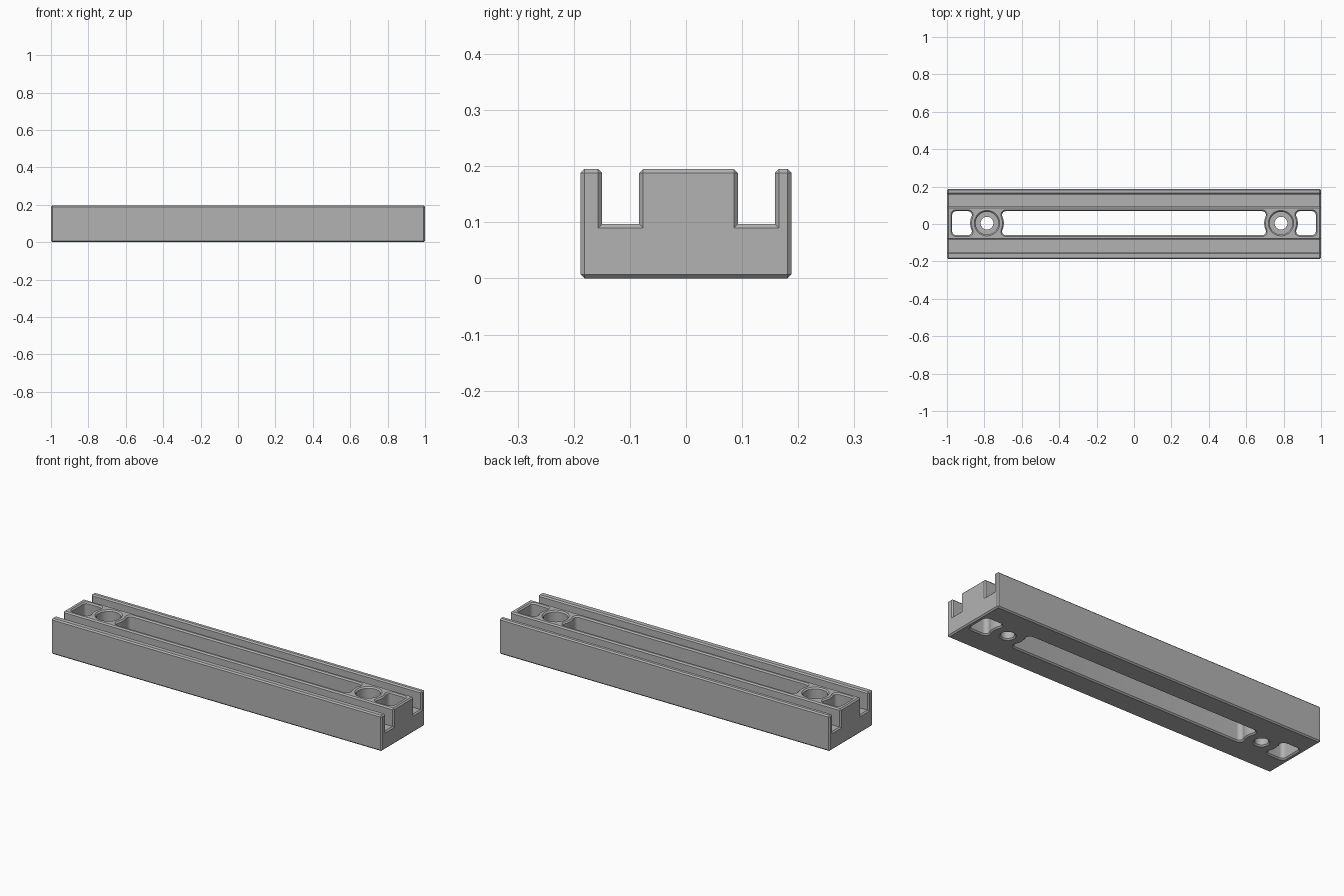
import bpy, bmesh
from math import sin, cos, pi, atan2, sqrt

old = bpy.data.objects.get("Cube")
if old:
    bpy.data.objects.remove(old)

HEIGHT, HALF_W = 0.195, 0.188
CHAMFER = 0.007
MID_Y = 0.0045            # centre line of the raised rib and its openings
RIB, SLOT = 0.088, 0.154  # half widths of rib and of outer channel walls
FLOOR = 0.097
BOSS_X, BOSS_R = 0.786, 0.09
OPEN_H, FILLET = 0.064, 0.02

grey = bpy.data.materials.new("plain grey")
grey.use_nodes = True
colour = (0.45, 0.45, 0.45, 1)
grey.diffuse_color = colour
grey.node_tree.nodes["Principled BSDF"].inputs["Base Color"].default_value = colour


def make_object(name, bm):
    bmesh.ops.recalc_face_normals(bm, faces=bm.faces)
    mesh = bpy.data.meshes.new(name)
    bm.to_mesh(mesh)
    bm.free()
    mesh.materials.append(grey)
    obj = bpy.data.objects.new(name, mesh)
    bpy.context.collection.objects.link(obj)
    return obj


def arc(cx, cy, r, a0, a1, n):
    return [(cx + r * cos(a0 + (a1 - a0) * i / n), cy + r * sin(a0 + (a1 - a0) * i / n))
            for i in range(n + 1)]


def boss_end(xb, grow):
    """Left end of an opening that curves round a boss, listed top to bottom."""
    cy = OPEN_H - FILLET
    d = sqrt((BOSS_R + FILLET) ** 2 - cy ** 2)
    a = atan2(cy, d)
    top = arc(xb + d, cy, FILLET + grow, pi / 2, pi + a, 8)
    bow = arc(xb, 0, BOSS_R - grow, a, -a, 12)[1:-1]
    return top + bow + [(x, -y) for x, y in reversed(top)]


def turn(points):
    return [(-x, -y) for x, y in points]


def slot_outline(grow):
    end = boss_end(-BOSS_X, grow)
    return end + turn(end)


def pocket_outline(grow):
    cx, cy, r = 0.972 - FILLET, OPEN_H - FILLET, FILLET + grow
    return (boss_end(BOSS_X, grow) + arc(cx, -cy, r, -pi / 2, 0, 8)
            + arc(cx, cy, r, 0, pi / 2, 8))


def loft(bm, sections):
    """Closed solid through (z, outline) sections."""
    rings = [[bm.verts.new((x, y + MID_Y, z)) for x, y in pts] for z, pts in sections]
    for low, high in zip(rings, rings[1:]):
        for i in range(len(low)):
            bm.faces.new((low[i - 1], low[i], high[i], high[i - 1]))
    bm.faces.new(rings[0][::-1])
    bm.faces.new(rings[-1])


# Channelled bar: extrude the end profile, then chamfer its outer edges
profile = [(-HALF_W, 0), (HALF_W, 0), (HALF_W, HEIGHT)]
for y, z in ((SLOT, HEIGHT), (SLOT, FLOOR), (RIB, FLOOR), (RIB, HEIGHT)):
    profile.append((MID_Y + y, z))
for y, z in ((RIB, HEIGHT), (RIB, FLOOR), (SLOT, FLOOR), (SLOT, HEIGHT)):
    profile.append((MID_Y - y, z))
profile.append((-HALF_W, HEIGHT))
bm = bmesh.new()
end_face = bm.faces.new([bm.verts.new((-1, y, z)) for y, z in profile])
sweep = bmesh.ops.extrude_face_region(bm, geom=[end_face], use_keep_orig=True)
for v in sweep["geom"]:
    if isinstance(v, bmesh.types.BMVert):
        v.co.x = 1
bmesh.ops.recalc_face_normals(bm, faces=bm.faces)
bm.normal_update()
bmesh.ops.bevel(bm, geom=[e for e in bm.edges if e.is_convex], offset=CHAMFER,
                segments=1, affect='EDGES', clamp_overlap=False)
bar = make_object("mounting_bar", bm)

# Cutter for the long slot, end pockets and counterbored screw holes
bm = bmesh.new()
OVER = 0.003
levels = ((-OVER, CHAMFER + OVER), (CHAMFER, 0),
          (HEIGHT - CHAMFER, 0), (HEIGHT + OVER, CHAMFER + OVER))
loft(bm, [(z, slot_outline(g)) for z, g in levels])
loft(bm, [(z, pocket_outline(g)) for z, g in levels])
loft(bm, [(z, turn(pocket_outline(g))) for z, g in levels])
HOLE, BORE, SEAT = 0.034, 0.061, 0.08
for x in (-BOSS_X, BOSS_X):
    rings = [(z, HOLE + g) for z, g in levels[:2]] + [(SEAT, HOLE), (SEAT, BORE)]
    rings += [(z, BORE + g) for z, g in levels[2:]]
    loft(bm, [(z, arc(x, 0, r, 0, 2 * pi, 48)[:-1]) for z, r in rings])
cutter = make_object("opening_cutter", bm)
cutter.hide_render = True

# Cut the openings and tidy up
cut = bar.modifiers.new("openings", 'BOOLEAN')
cut.operation, cut.solver, cut.object = 'DIFFERENCE', 'EXACT', cutter
bpy.ops.object.select_all(action='DESELECT')
bar.select_set(True)
bpy.context.view_layer.objects.active = bar
bpy.ops.object.modifier_apply(modifier=cut.name)
bpy.data.objects.remove(cutter)
bpy.ops.object.shade_smooth_by_angle(angle=pi / 6)
